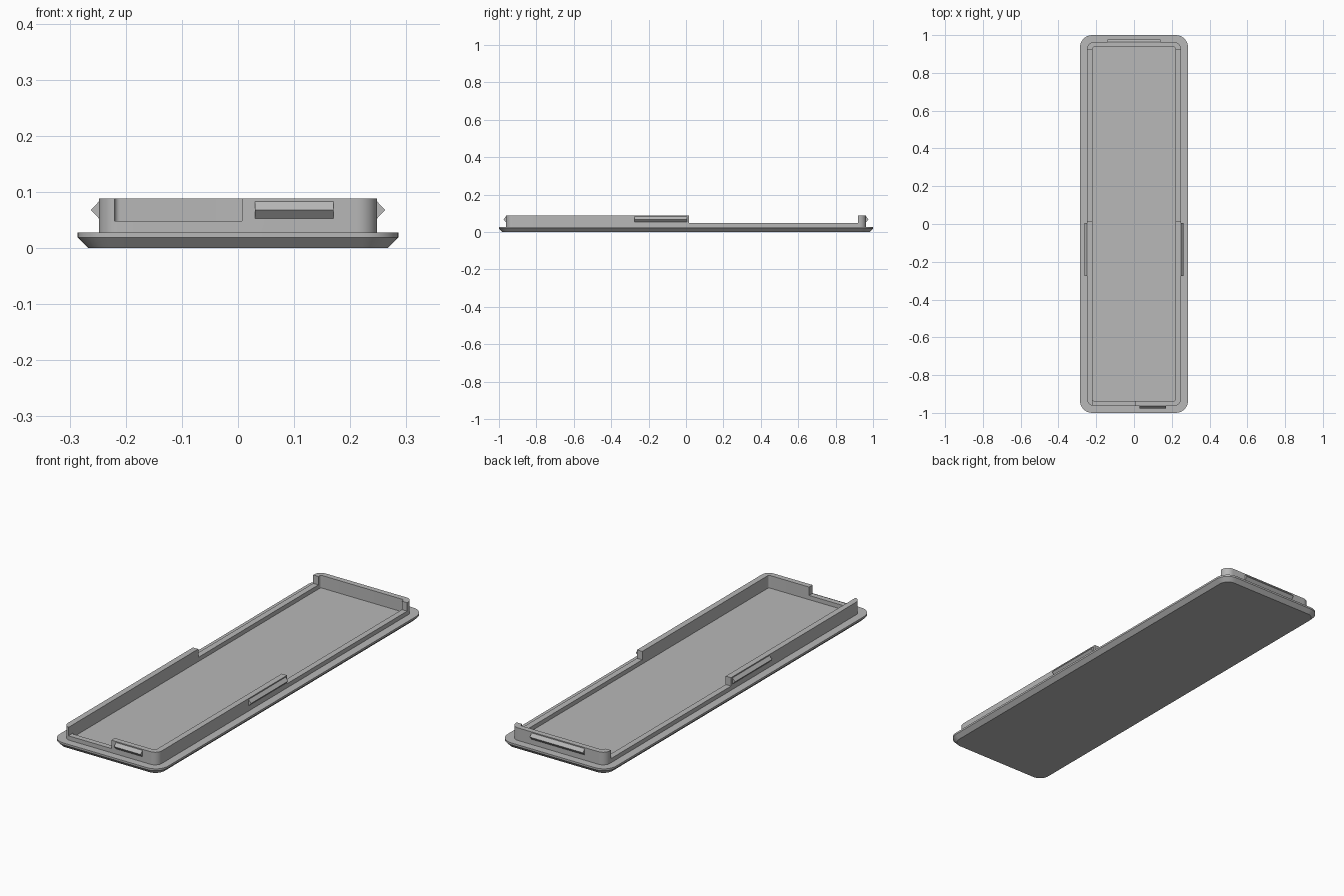
import bpy, bmesh, math

if "Cube" in bpy.data.objects:
    bpy.data.objects.remove(bpy.data.objects["Cube"])

grey = bpy.data.materials.new("plain grey")
grey.diffuse_color = (0.48, 0.48, 0.48, 1)
grey.use_nodes = True
grey.node_tree.nodes["Principled BSDF"].inputs["Base Color"].default_value = grey.diffuse_color


def rounded_rect(hx, hy, r, n=8):
    """Outline of a rectangle with rounded corners, anticlockwise."""
    pts = []
    for k, (sx, sy) in enumerate([(1, 1), (-1, 1), (-1, -1), (1, -1)]):
        for i in range(n + 1):
            a = math.pi / 2 * (k + i / n)
            pts.append((sx * (hx - r) + r * math.cos(a), sy * (hy - r) + r * math.sin(a)))
    return pts


def finish(name, bm):
    bmesh.ops.recalc_face_normals(bm, faces=bm.faces)
    me = bpy.data.meshes.new(name)
    bm.to_mesh(me)
    bm.free()
    me.materials.append(grey)
    ob = bpy.data.objects.new(name, me)
    bpy.context.collection.objects.link(ob)
    return ob


def loft(name, rings, closed=False):
    """Skin equal-length rings; closed joins last to first, otherwise ends are capped."""
    bm = bmesh.new()
    loops = [[bm.verts.new(p) for p in ring] for ring in rings]
    n = len(loops[0])
    pairs = list(zip(loops, loops[1:])) + ([(loops[-1], loops[0])] if closed else [])
    for a, b in pairs:
        for i in range(n):
            j = (i + 1) % n
            bm.faces.new((a[i], a[j], b[j], b[i]))
    if not closed:
        bm.faces.new(loops[0])
        bm.faces.new(loops[-1])
    return finish(name, bm)


def level(hx, hy, r, z):
    return [(x, y, z) for x, y in rounded_rect(hx, hy, r)]


def select_only(ob):
    bpy.ops.object.select_all(action='DESELECT')
    ob.select_set(True)
    bpy.context.view_layer.objects.active = ob


def cut_box(ob, x0, x1, y0, y1, z0, z1):
    ring = [(x0, y0), (x1, y0), (x1, y1), (x0, y1)]
    cutter = loft("cutter", [[(x, y, z) for x, y in ring] for z in (z0, z1)])
    cutter.hide_render = True
    mod = ob.modifiers.new("notch", 'BOOLEAN')
    mod.operation, mod.solver, mod.object = 'DIFFERENCE', 'EXACT', cutter
    select_only(ob)
    bpy.ops.object.modifier_apply(modifier=mod.name)
    bpy.data.objects.remove(cutter)


def clip(name, axis, sign, wall, tip, a, b):
    """Triangular snap ridge standing out from a wall, running from a to b."""
    prof = [(wall - 0.004, 0.053), (wall, 0.053), (tip, 0.068), (wall, 0.083), (wall - 0.004, 0.083)]
    if axis == 'x':
        return loft(name, [[(sign * d, t, z) for d, z in prof] for t in (a, b)])
    return loft(name, [[(t, sign * d, z) for d, z in prof] for t in (a, b)])


# Base plate with chamfered underside
plate = loft("base_plate", [level(0.267, 0.982, 0.047, 0),
                            level(0.286, 1.0, 0.065, 0.019),
                            level(0.286, 1.0, 0.065, 0.028)])

# Upright rim, lowered along both sides and part of the front
rim = loft("rim", [level(0.248, 0.963, 0.036, 0.025), level(0.248, 0.963, 0.036, 0.088),
                   level(0.22, 0.937, 0.01, 0.088), level(0.22, 0.937, 0.01, 0.025)], closed=True)
cut_box(rim, -0.4, 0.4, 0.015, 0.92, 0.048, 0.2)
cut_box(rim, -0.22, 0.007, -1.1, -0.9, 0.048, 0.2)

for ob in (plate, rim):
    select_only(ob)
    bpy.ops.object.shade_smooth_by_angle(angle=math.radians(30))

# Snap ridges
for side, s in (("left", -1), ("right", 1)):
    clip(side + "_clip", 'x', s, 0.248, 0.262, -0.275, 0.005)
clip("back_clip", 'y', 1, 0.963, 0.976, -0.14, 0.14)
clip("front_clip", 'y', -1, 0.963, 0.976, 0.03, 0.17)
